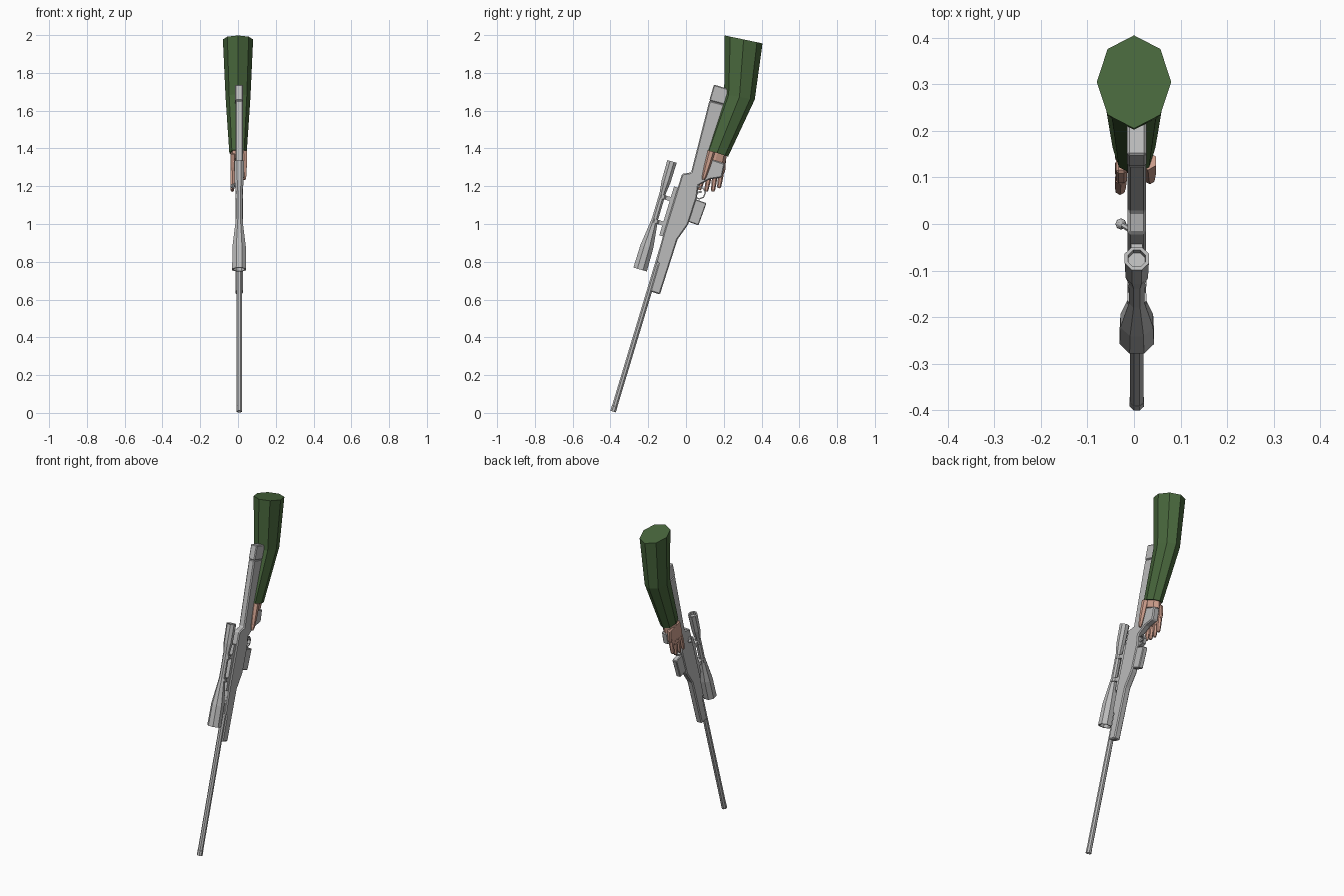
import bpy, bmesh, math
from mathutils import Vector, Matrix

if "Cube" in bpy.data.objects:
    bpy.data.objects.remove(bpy.data.objects["Cube"])

GX = 0.006                       # the rifle sits slightly right of centre
TILT = math.radians(16.8)        # lean of the rifle in the y-z plane


def material(name, rgb):
    m = bpy.data.materials.new(name)
    m.diffuse_color = (*rgb, 1)
    m.use_nodes = True
    m.node_tree.nodes["Principled BSDF"].inputs["Base Color"].default_value = m.diffuse_color
    return m


GREY = material("gun grey", (0.50, 0.50, 0.50))
GREEN = material("sleeve green", (0.065, 0.135, 0.045))
SKIN = material("skin", (0.62, 0.35, 0.27))


def finish(name, bm, mat, bevel=0):
    bmesh.ops.recalc_face_normals(bm, faces=bm.faces)
    me = bpy.data.meshes.new(name)
    bm.to_mesh(me)
    bm.free()
    me.materials.append(mat)
    ob = bpy.data.objects.new(name, me)
    bpy.context.collection.objects.link(ob)
    if bevel:
        b = ob.modifiers.new("bevel", 'BEVEL')
        b.width, b.segments, b.limit_method = bevel, 1, 'ANGLE'
    return ob


def plate(name, pts, half, mat=GREY, x=GX, bevel=0):
    """Side profile of (y, z) points extruded along x."""
    bm = bmesh.new()
    f = bm.faces.new([bm.verts.new((x - half, y, z)) for y, z in pts])
    r = bmesh.ops.extrude_face_region(bm, geom=[f])
    vs = [v for v in r["geom"] if isinstance(v, bmesh.types.BMVert)]
    bmesh.ops.translate(bm, vec=(2 * half, 0, 0), verts=vs)
    return finish(name, bm, mat, bevel)


def loft(name, rings, mat, n=8, phase=0):
    """Rings of (centre, side vector, up vector), bridged and capped."""
    bm = bmesh.new()
    loops = []
    for c, a, b in rings:
        angs = [2 * math.pi * (i + phase) / n for i in range(n)]
        loops.append([bm.verts.new(Vector(c) + Vector(a) * math.cos(t) + Vector(b) * math.sin(t))
                      for t in angs])
    for p, q in zip(loops, loops[1:]):
        for i in range(n):
            j = (i + 1) % n
            bm.faces.new((p[i], p[j], q[j], q[i]))
    bm.faces.new(loops[0])
    bm.faces.new(loops[-1])
    return finish(name, bm, mat)


def tube(name, start, end, profile, mat=GREY, n=8, phase=0.5):
    """Turned part along a line; profile is (fraction along, radius)."""
    s, e = Vector(start), Vector(end)
    d = (e - s).normalized()
    a = (Vector((1, 0, 0)) - d * d.x).normalized()
    b = d.cross(a)
    return loft(name, [(s.lerp(e, t), a * r, b * r) for t, r in profile], mat, n, phase)


def block(name, y, z, length, depth, half, tilt=TILT, mat=GREY, bevel=0, x=GX):
    """Box leaning with the rifle, centred on (y, z)."""
    u = Vector((math.sin(tilt), math.cos(tilt))) * length / 2
    v = Vector((math.cos(tilt), -math.sin(tilt))) * depth / 2
    c = Vector((y, z))
    return plate(name, [c - u - v, c - u + v, c + u + v, c + u - v], half, mat, x, bevel)


# stock, receiver and pistol grip in one profile
plate("stock", [(-.190, .643), (-.138, .627), (-.045, .918), (.011, .997), (.058, 1.140),
                (.066, 1.204), (.125, 1.236), (.190, 1.246), (.206, 1.320), (.143, 1.341),
                (.190, 1.447), (.286, 1.611), (.124, 1.654), (.027, 1.273), (-.021, 1.265),
                (-.117, .955), (-.158, .802), (-.147, .790)], .020, bevel=.006)
# butt pad
plate("butt_pad", [(.123, 1.653), (.286, 1.609), (.310, 1.689), (.148, 1.738)], .021, bevel=.005)

# barrel with recessed muzzle
tube("barrel", (GX, -.386, .007), (GX, -.105, .940),
     [(.02, .009), (0, .009), (0, .0165), (.03, .0165), (.031, .0155), (1, .0155)])

# scope: open bell, body tube and open eyepiece
tube("scope", (GX, -.243, .759), (GX, -.074, 1.331),
     [(.03, .030), (0, .032), (0, .040), (.21, .038), (.47, .018), (.71, .018),
      (.81, .026), (1, .028), (1, .020), (.97, .019)])

# scope rail and ring mounts
block("scope_rail", -.088, 1.065, .27, .03, .012)
for i, (y, z) in enumerate([(-.093, 1.135), (-.130, 1.005)]):
    block(f"scope_mount_{i}", y, z, .022, .075, .012)
    c = Vector((GX, y - .030, z + .009))
    d = Vector((0, math.sin(TILT), math.cos(TILT))) * .011
    tube(f"scope_ring_{i}", c - d, c + d, [(0, .022), (1, .022)])

# magazine
block("magazine", .058, 1.062, .125, .062, .015, tilt=math.radians(20), bevel=.004)

# trigger guard loop and trigger
bm = bmesh.new()
gc = Vector((GX, .070, 1.165))
N = 8
sect = [(-.010, .029), (.010, .029), (.010, .036), (-.010, .036)]
loops = [[bm.verts.new(gc + Vector((dx, r * math.cos(2 * math.pi * i / N), r * math.sin(2 * math.pi * i / N))))
          for dx, r in sect] for i in range(N)]
for i in range(N):
    p, q = loops[i], loops[(i + 1) % N]
    for k in range(4):
        m = (k + 1) % 4
        bm.faces.new((p[k], p[m], q[m], q[k]))
finish("trigger_guard", bm, GREY)
block("trigger", .066, 1.168, .010, .036, .004, tilt=math.radians(-10))

# bolt handle with ball
tube("bolt_handle", (GX - .015, -.012, 1.215), (-.028, 0, 1.205), [(0, .006), (1, .006)], n=6)
bm = bmesh.new()
bmesh.ops.create_uvsphere(bm, u_segments=8, v_segments=6, radius=.012,
                          matrix=Matrix.Translation((-.028, 0, 1.2)))
finish("bolt_knob", bm, GREY)

# bent sleeve, eight sided
loft("sleeve", [((0, .305, 1.977), (.080, 0, 0), (0, .100, -.021)),
                ((0, .283, 1.673), (.066, 0, 0), (0, .081, -.014)),
                ((0, .164, 1.376), (.046, 0, 0), (0, .059, -.019))], GREEN)

# wrist and palm, the palm lying on the left of the grip
loft("wrist", [((0, .170, 1.40), (.038, 0, 0), (0, .050, -.015)),
               ((-.005, .156, 1.335), (.036, 0, 0), (0, .052, -.015))], SKIN)
plate("palm", [(.110, 1.375), (.212, 1.345), (.207, 1.275), (.160, 1.235),
               (.085, 1.250), (.088, 1.30)], .012, SKIN, x=-.027, bevel=.006)

# fingers hanging down beside the grip: base (y, z), tip (y, z)
for i, (y0, z0, y1, z1) in enumerate([(.098, 1.28, .070, 1.180), (.126, 1.27, .106, 1.172),
                                      (.155, 1.27, .142, 1.172), (.190, 1.29, .174, 1.190)]):
    tube(f"finger_{i}", (-.028, y0, z0), (-.030, y1, z1),
         [(0, .014), (.5, .0135), (.9, .011), (1, .007)], SKIN, n=6)

# thumb on the right side
tube("thumb", (.030, .135, 1.385), (.034, .092, 1.235),
     [(0, .020), (.5, .017), (.88, .012), (1, .007)], SKIN, n=6)
